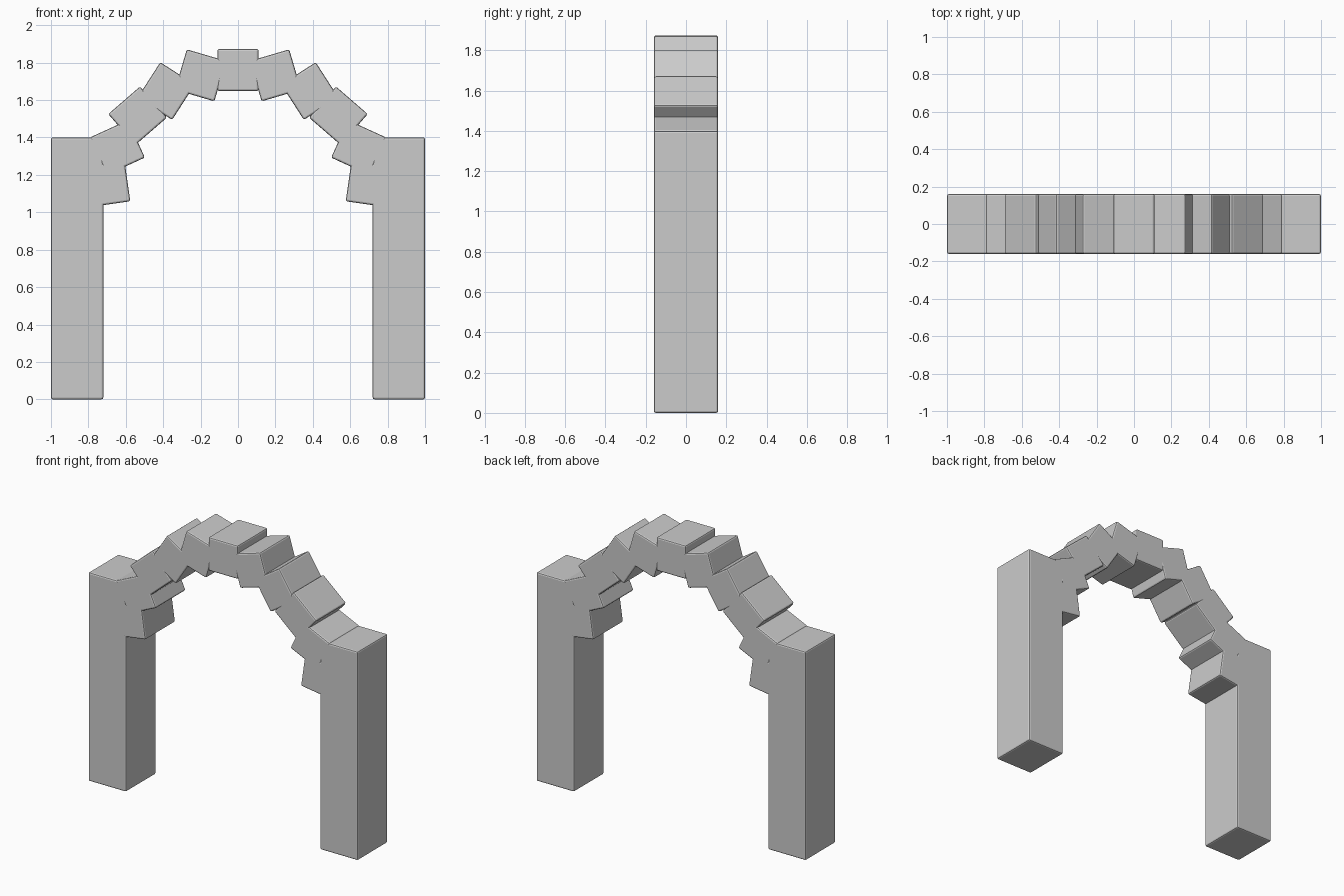
import bpy
from math import sin, cos, pi

if "Cube" in bpy.data.objects:
    bpy.data.objects.remove(bpy.data.objects["Cube"])

DEPTH = 0.32

def block(name, loc, size, rot_y=0.0):
    """Box with slightly softened edges."""
    bpy.ops.mesh.primitive_cube_add(size=1, location=loc, rotation=(0, rot_y, 0))
    ob = bpy.context.object
    ob.name = name
    ob.scale = size
    bpy.ops.object.transform_apply(location=False, rotation=False, scale=True)
    bev = ob.modifiers.new("soft_edges", 'BEVEL')
    bev.width = 0.01
    bev.segments = 2
    return ob

# Two pillars
for side, label in ((-1, "left"), (1, "right")):
    block(f"{label}_pillar", (side * 0.86, 0, 0.70), (0.28, DEPTH, 1.40))

# Ring of eleven arch stones, each tilted against the curve
COUNT, RADIUS, SPRING_Z = 11, 0.71, 1.051
for i in range(COUNT):
    t = (i - COUNT // 2) * pi / COUNT
    name = "keystone" if i == COUNT // 2 else f"arch_stone_{i + 1}"
    block(name, (RADIUS * sin(t), 0, SPRING_Z + RADIUS * cos(t)),
          (0.22, DEPTH, 0.225), -t)
